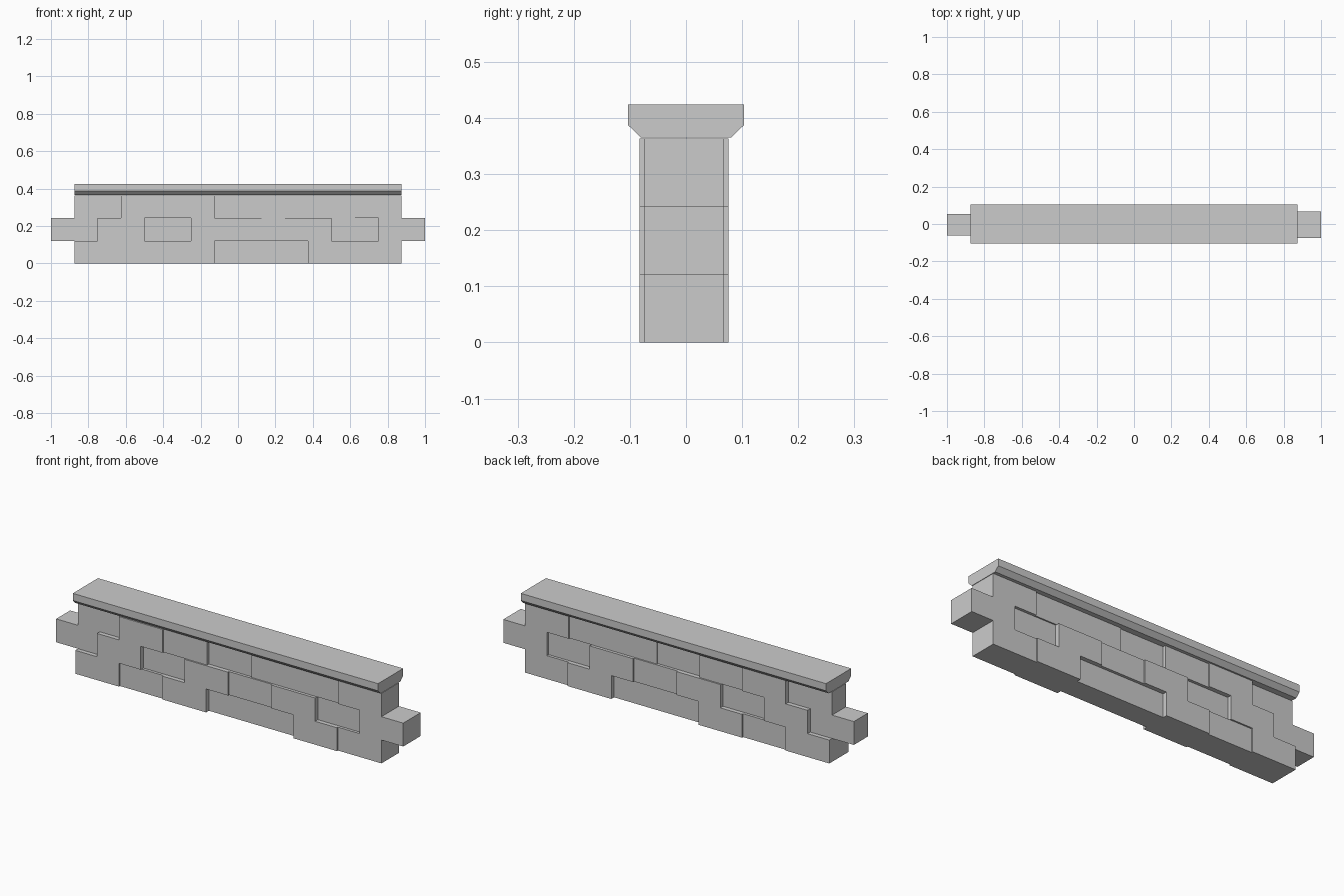
import bpy, bmesh

if "Cube" in bpy.data.objects:
    bpy.data.objects.remove(bpy.data.objects["Cube"])

CY = -0.0035                      # wall centre line
A, B, C, D = 0.0795, 0.0715, 0.064, 0.057   # brick half-depths, proud to recessed
L = 0.25                          # brick length


def mesh_object(name, bm):
    bmesh.ops.recalc_face_normals(bm, faces=bm.faces)
    me = bpy.data.meshes.new(name)
    bm.to_mesh(me)
    bm.free()
    ob = bpy.data.objects.new(name, me)
    bpy.context.collection.objects.link(ob)
    return ob


def extrude_profile(name, profile, x0, x1):
    """Closed (y, z) profile extruded along x."""
    bm = bmesh.new()
    face = bm.faces.new([bm.verts.new((x0, y, z)) for y, z in profile])
    res = bmesh.ops.extrude_face_region(bm, geom=[face])
    verts = [v for v in res["geom"] if isinstance(v, bmesh.types.BMVert)]
    bmesh.ops.translate(bm, verts=verts, vec=(x1 - x0, 0, 0))
    bm.normal_update()
    return mesh_object(name, bm)


def course(name, x0, z0, z1, depths):
    """One row of bricks; equal neighbours merge into a longer brick."""
    i = n = 0
    while i < len(depths):
        j = i
        while j < len(depths) and depths[j] == depths[i]:
            j += 1
        d = depths[i]
        n += 1
        extrude_profile(f"{name}_brick_{n}",
                        [(CY - d, z0), (CY + d, z0), (CY + d, z1), (CY - d, z1)],
                        x0 + i * L, x0 + j * L)
        i = j


# Three staggered brick courses
course("bottom_course", -0.875, 0.0, 0.121, [A, B, A, D, D, A, B])
course("middle_course", -1.0, 0.121, 0.242, [D, A, D, A, B, A, D, B])
course("top_course", -0.875, 0.242, 0.363, [D, A, B, D, C, C, B])

# Coping stone with chamfered underside
half = [(0.081, 0.3655), (0.103, 0.387), (0.103, 0.424)]
extrude_profile("coping", half + [(-y, z) for y, z in reversed(half)], -0.875, 0.875)
